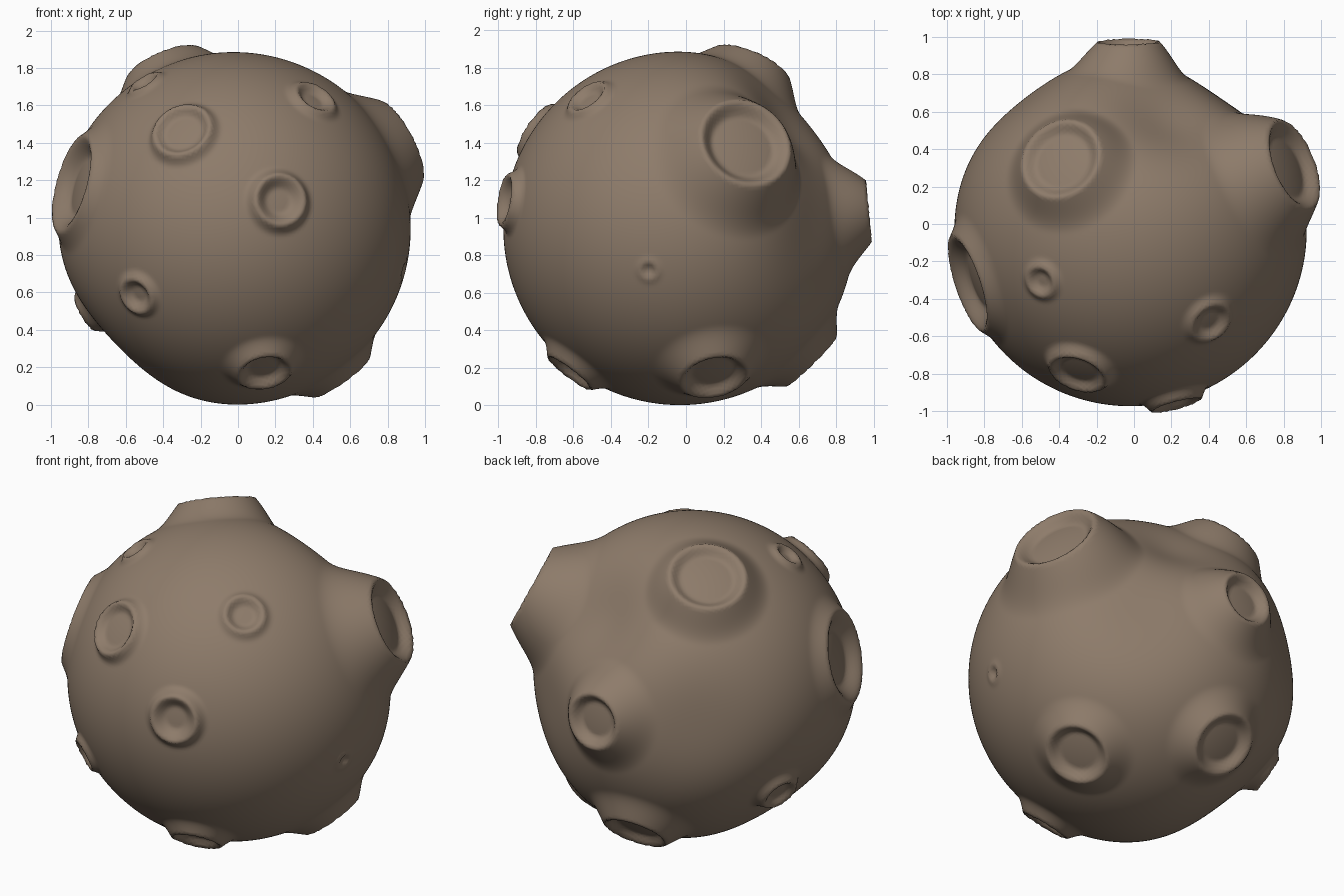
import bpy, bmesh, math
from mathutils import Vector

CENTRE = Vector((-0.02, -0.03, 0.94))
RADIUS = 0.944

# craters: point on surface, rim radius, rim height, depth below rim,
# flank width (in rim radii), flat floor share
CRATERS = [
    ((-0.30, -0.80, 1.465), 0.160, 0.050, 0.045, 0.4, 0.65),
    ((0.23, -0.98, 1.095), 0.140, 0.050, 0.055, 0.45, 0.45),
    ((-0.53, -0.73, 0.59), 0.10, 0.030, 0.045, 0.5, 0.4),
    ((0.14, -0.61, 0.185), 0.145, 0.055, 0.055, 0.7, 0.6),
    ((0.415, -0.53, 1.645), 0.115, 0.030, 0.04, 0.5, 0.5),
    ((-0.89, -0.32, 1.18), 0.275, 0.040, 0.09, 0.45, 0.6),
    ((-0.39, 0.345, 1.80), 0.225, 0.095, 0.05, 0.9, 0.7),
    ((0.90, 0.335, 1.42), 0.255, 0.135, 0.07, 1.2, 0.7),
    ((-0.03, 0.96, 1.03), 0.165, 0.080, 0.06, 1.4, 0.65),
    ((-0.505, -0.31, 1.73), 0.085, 0.025, 0.035, 0.6, 0.4),
    ((0.89, -0.20, 0.715), 0.05, 0.008, 0.02, 0.8, 0.2),
    ((0.55, 0.15, 0.155), 0.185, 0.070, 0.055, 0.9, 0.65),
    ((-0.11, 0.65, 0.25), 0.19, 0.075, 0.055, 0.9, 0.65),
    ((-0.83, 0.225, 0.48), 0.11, 0.012, 0.04, 0.7, 0.5),
]
# broad dents: direction, depth, angular width
DENTS = [((0.22, 0.65, 0.58), 0.15, 0.40), ((0.48, 0.70, 0.0), 0.09, 0.45),
         ((-0.55, 0.75, 0.1), 0.05, 0.40), ((-0.65, 0.08, -0.62), 0.065, 0.45)]


def smooth(t):
    t = min(max(t, 0.0), 1.0)
    return t * t * (3 - 2 * t)


def add_crater(h, x, rim, depth, flank, floor):
    # inside: flat floor rising to the rim; outside: flank easing into the body
    if x < 1:
        return rim - depth * (1 - smooth((x - floor) / (1 - floor)))
    t = (x - 1) / flank
    if t >= 1:
        return h
    m = 0.4 * (1 - smooth(t)) + 0.6 * (1 - t) ** 2.5
    return h + (rim - h) * m


craters = [((Vector(p) - CENTRE).normalized(), r / (RADIUS + rim), rim, *rest)
           for p, r, rim, *rest in CRATERS]
dents = [(Vector(d).normalized(), a, w) for d, a, w in DENTS]

# asteroid body: fine sphere displaced along its radius
bm = bmesh.new()
bmesh.ops.create_icosphere(bm, subdivisions=7, radius=1)
for v in bm.verts:
    n = v.co.normalized()
    h = 0.0
    for d, a, w in dents:
        h -= a * math.exp(-(n.angle(d) / w) ** 2)
    for d, ang, *shape in craters:
        c = n.dot(d)
        if c > 0.6:
            h = add_crater(h, math.acos(min(c, 1.0)) / ang, *shape)
    v.co = CENTRE + n * (RADIUS + h)

# rest on the ground
low = min(v.co.z for v in bm.verts)
for v in bm.verts:
    v.co.z -= low
for f in bm.faces:
    f.smooth = True

mesh = bpy.data.meshes.new("asteroid")
bm.to_mesh(mesh)
bm.free()
rock = bpy.data.materials.new("brown rock")
rock.diffuse_color = (0.27, 0.20, 0.145, 1)
mesh.materials.append(rock)
bpy.context.collection.objects.link(bpy.data.objects.new("asteroid", mesh))
